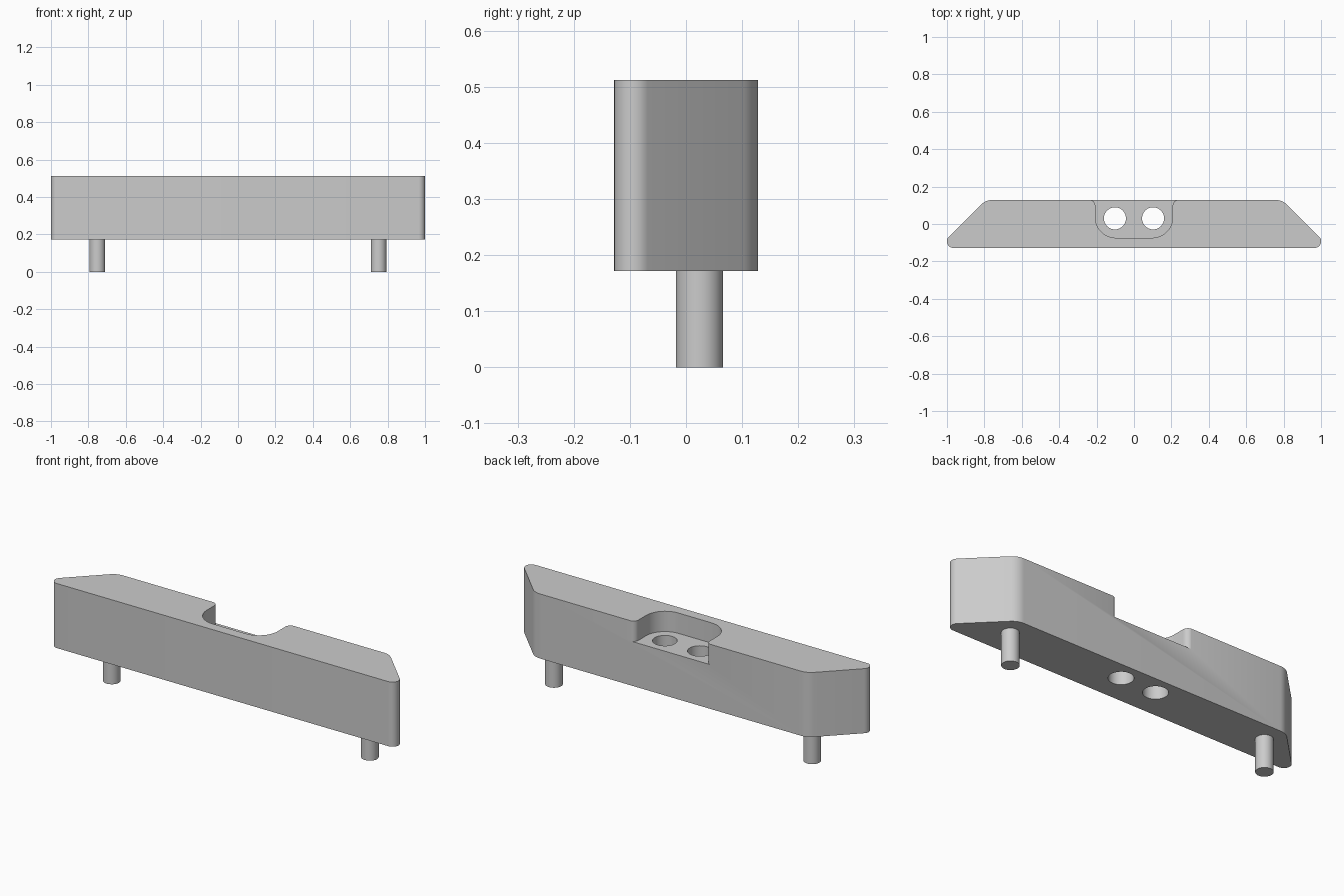
import bpy
import bmesh
import math
from mathutils import Vector

cube = bpy.data.objects.get("Cube")
if cube:
    bpy.data.objects.remove(cube, do_unlink=True)

BOTTOM, FLOOR, TOP = 0.172, 0.405, 0.512
BACK = 0.128

grey = bpy.data.materials.new("plain grey")
grey.use_nodes = True
grey.diffuse_color = (0.6, 0.6, 0.6, 1)
grey.node_tree.nodes["Principled BSDF"].inputs["Base Color"].default_value = grey.diffuse_color


def rounded(corners, steps=10):
    """Outline from (x, y, radius) corners, each filleted with an arc."""
    outline = []
    for i, (x, y, r) in enumerate(corners):
        p = Vector((x, y))
        if r == 0:
            outline.append(p)
            continue
        a = (Vector(corners[i - 1][:2]) - p).normalized()
        b = (Vector(corners[(i + 1) % len(corners)][:2]) - p).normalized()
        half = a.angle(b) / 2
        centre = p + (a + b).normalized() * r / math.sin(half)
        start = p + a * r / math.tan(half) - centre
        end = p + b * r / math.tan(half) - centre
        sweep = start.angle(end)
        for k in range(steps + 1):
            t = k / steps
            arm = (start * math.sin((1 - t) * sweep) + end * math.sin(t * sweep)) / math.sin(sweep)
            outline.append(centre + arm)
    return outline


def circle(x, y, r, n=48):
    return [Vector((x + r * math.cos(k * math.tau / n), y + r * math.sin(k * math.tau / n)))
            for k in range(n)]


def prism(name, outline, z0, z1):
    """Extrude a flat outline from z0 up to z1."""
    bm = bmesh.new()
    face = bm.faces.new([bm.verts.new((p.x, p.y, z0)) for p in outline])
    top = bmesh.ops.extrude_face_region(bm, geom=[face])["geom"]
    bmesh.ops.translate(bm, vec=(0, 0, z1 - z0),
                        verts=[v for v in top if isinstance(v, bmesh.types.BMVert)])
    bmesh.ops.recalc_face_normals(bm, faces=bm.faces[:])
    mesh = bpy.data.meshes.new(name)
    bm.to_mesh(mesh)
    bm.free()
    mesh.materials.append(grey)
    obj = bpy.data.objects.new(name, mesh)
    bpy.context.collection.objects.link(obj)
    return obj


def cut(target, cutter):
    """Subtract the cutter from the target, then discard the cutter."""
    cutter.hide_render = True
    mod = target.modifiers.new("cut", "BOOLEAN")
    mod.operation = "DIFFERENCE"
    mod.solver = "EXACT"
    mod.object = cutter
    bpy.context.view_layer.objects.active = target
    bpy.ops.object.modifier_apply(modifier=mod.name)
    bpy.data.objects.remove(cutter, do_unlink=True)


def smooth(obj):
    bpy.ops.object.select_all(action="DESELECT")
    obj.select_set(True)
    bpy.context.view_layer.objects.active = obj
    bpy.ops.object.shade_smooth_by_angle(angle=math.radians(30))


# Trapezoid body with rounded tips
body = prism("body", rounded([(-1.05, -BACK, 0.035), (1.05, -BACK, 0.035),
                              (0.794, BACK, 0.085), (-0.794, BACK, 0.085)]), BOTTOM, TOP)

# Pocket open to the back, with flared mouth
lip = BACK + 0.0005
cut(body, prism("pocket_cutter", rounded([
    (-0.207, -0.074, 0.11), (0.207, -0.074, 0.11), (0.207, lip, 0.03), (0.3, lip, 0),
    (0.3, 0.2, 0), (-0.3, 0.2, 0), (-0.3, lip, 0), (-0.207, lip, 0.03)]), FLOOR, TOP + 0.1))

# Two screw holes through the pocket floor
for side in (-1, 1):
    cut(body, prism("hole_cutter", circle(side * 0.102, 0.03, 0.059), 0.1, 0.6))
smooth(body)

# Locating pins under the body
for side, name in ((-1, "right_pin"), (1, "left_pin")):
    smooth(prism(name, circle(side * 0.752, 0.024, 0.042), 0, BOTTOM))
